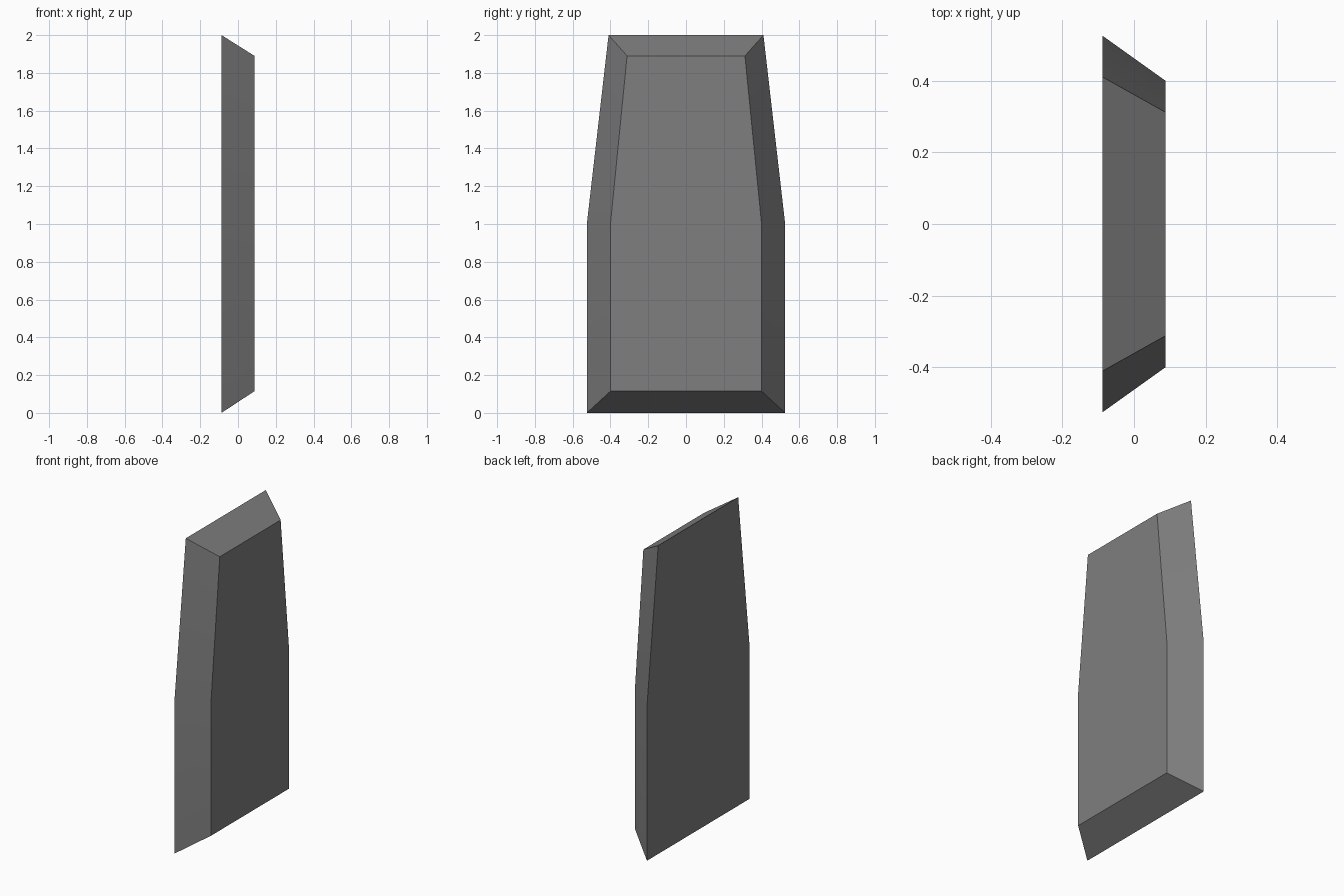
import bpy, bmesh, math

if "Cube" in bpy.data.objects:
    bpy.data.objects.remove(bpy.data.objects["Cube"])

# Half outlines (y, z) of the large back face and smaller front face
BACK = (-0.0875, [(0.525, 0.0), (0.525, 1.0), (0.41, 2.0)])
FRONT = (0.0875, [(0.40, 0.115), (0.40, 1.0), (0.312, 1.89)])

bm = bmesh.new()


def outline(x, half):
    """Mirror a half outline across y = 0 into a closed ring."""
    pts = half + [(-y, z) for y, z in reversed(half)]
    return [bm.verts.new((x, y, z)) for y, z in pts]


back, front = outline(*BACK), outline(*FRONT)

# Flat caps and the bevelled rim between them
bm.faces.new(back)
bm.faces.new(front)
for i in range(len(back)):
    j = (i + 1) % len(back)
    bm.faces.new((back[i], back[j], front[j], front[i]))
bmesh.ops.recalc_face_normals(bm, faces=bm.faces)

# Tapered panel
mesh = bpy.data.meshes.new("tapered_panel")
bm.to_mesh(mesh)
bm.free()
panel = bpy.data.objects.new("tapered_panel", mesh)
bpy.context.collection.objects.link(panel)

# Dark grey finish
dark = bpy.data.materials.new("dark_grey")
dark.diffuse_color = (0.21, 0.21, 0.21, 1)
dark.use_nodes = True
dark.node_tree.nodes["Principled BSDF"].inputs["Base Color"].default_value = dark.diffuse_color
mesh.materials.append(dark)

# Soft bend in the sides, sharp rim edges
bpy.context.view_layer.objects.active = panel
panel.select_set(True)
bpy.ops.object.shade_smooth_by_angle(angle=math.radians(30))
